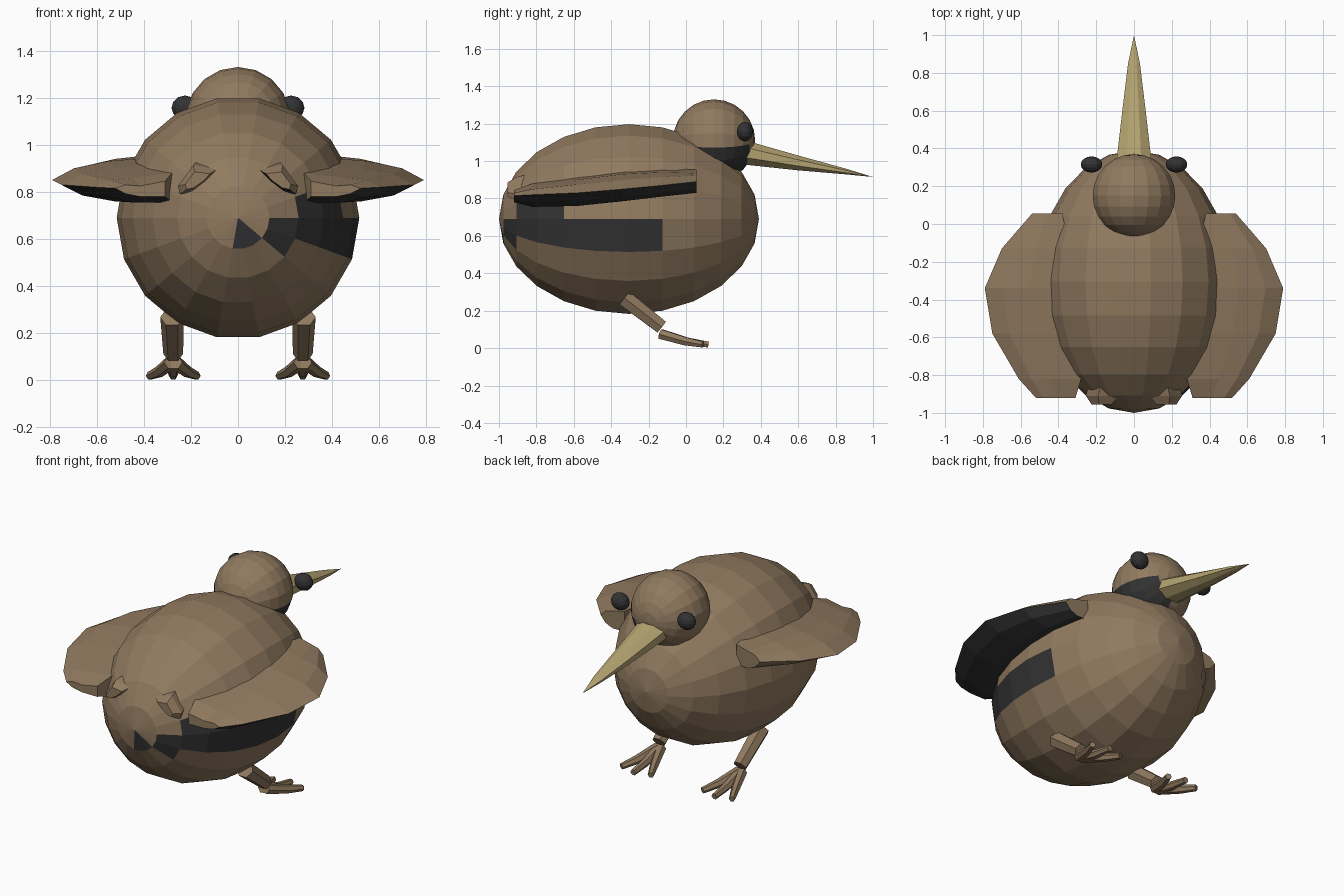
import bpy
import bmesh
from math import sin, cos, pi, radians, degrees, atan2
from mathutils import Vector

if "Cube" in bpy.data.objects:
    bpy.data.objects.remove(bpy.data.objects["Cube"], do_unlink=True)


def make_material(name, rgb):
    mat = bpy.data.materials.new(name)
    mat.use_nodes = True
    mat.diffuse_color = (*rgb, 1)
    mat.node_tree.nodes["Principled BSDF"].inputs["Base Color"].default_value = (*rgb, 1)
    return mat


brown = make_material("brown plumage", (0.283, 0.195, 0.116))
dark = make_material("charcoal", (0.033, 0.033, 0.035))
straw = make_material("straw beak", (0.46, 0.37, 0.165))


def loft(name, rings, mats, rule=None):
    """Skin closed rings of points; rule(centre, normal) picks the dark faces."""
    bm = bmesh.new()
    loops = [[bm.verts.new(p) for p in ring] for ring in rings]
    n = len(loops[0])
    for a, b in zip(loops, loops[1:]):
        for i in range(n):
            j = (i + 1) % n
            bm.faces.new((a[i], a[j], b[j], b[i]))
    bm.faces.new(loops[0])
    bm.faces.new(loops[-1])
    bmesh.ops.remove_doubles(bm, verts=bm.verts, dist=0.0005)
    bmesh.ops.recalc_face_normals(bm, faces=bm.faces)
    bm.normal_update()
    if rule:
        for f in bm.faces:
            f.material_index = int(rule(f.calc_center_median(), f.normal))
    mesh = bpy.data.meshes.new(name)
    bm.to_mesh(mesh)
    bm.free()
    for m in mats:
        mesh.materials.append(m)
    obj = bpy.data.objects.new(name, mesh)
    bpy.context.collection.objects.link(obj)
    return obj


def ring(y, x, z, rx, rz, n, turn=0):
    return [(x + rx * cos(turn + 2 * pi * i / n), y, z + rz * sin(turn + 2 * pi * i / n))
            for i in range(n)]


def ellipsoid(name, centre, radii, n, rows, mats, turn=0, rule=None):
    """Sphere with its poles along y."""
    x, y, z = centre
    rx, ry, rz = radii
    rings = []
    for k in range(rows + 1):
        a = pi * k / rows
        s = sin(a) if 0 < k < rows else 0
        rings.append(ring(y - ry * cos(a), x, z, rx * s, rz * s, n, turn))
    return loft(name, rings, mats, rule)


def tube(name, path, radii, n, mats):
    pts = [Vector(p) for p in path]
    rings = []
    for i, (p, r) in enumerate(zip(pts, radii)):
        d = (pts[min(i + 1, len(pts) - 1)] - pts[max(i - 1, 0)]).normalized()
        u = d.cross(Vector((0, 0, 1))).normalized()
        v = u.cross(d)
        rings.append([p + r * (u * cos(2 * pi * k / n) + v * sin(2 * pi * k / n))
                      for k in range(n)])
    return loft(name, rings, mats)


# Body, with a dark flank patch on one side
BODY = Vector((0, -0.305, 0.69))


def flank(c, normal):
    a = degrees(atan2(c.z - BODY.z, c.x))
    if c.y < -0.98:
        return -100 < a < -40
    if c.y < -0.9:
        return -40 < a < 0
    if c.y < -0.65:
        return -20 < a < 20
    return c.y < -0.13 and -20 < a < 0


ellipsoid("body", BODY, (0.515, 0.695, 0.515), 18, 12, [brown, dark], rule=flank)

# Head, with a dark cheek on the same side
HEAD = Vector((0, 0.15, 1.11))


def cheek(c, normal):
    a = degrees(atan2(c.z - HEAD.z, c.x))
    return -92 < a < -11 and 0.04 < c.y < 0.345


ellipsoid("head", HEAD, (0.222, 0.22, 0.22), 18, 12, [brown, dark], radians(10), cheek)

# Beak
beak = [(0.32, 1.045, 0.102, 0.07), (0.6, 0.99, 0.067, 0.043),
        (0.85, 0.945, 0.034, 0.017), (1.0, 0.915, 0, 0)]
loft("beak", [ring(y, 0, z, rx, rz, 8, pi / 8) for y, z, rx, rz in beak], [straw])

# Wing stations: y, inner x, outer x, rim z, top z, bottom z
STATIONS = [(0.055, 0.38, 0.54, 0.89, 0.955, 0.83),
            (-0.13, 0.34, 0.70, 0.87, 0.96, 0.81),
            (-0.34, 0.32, 0.79, 0.85, 0.95, 0.785),
            (-0.58, 0.30, 0.75, 0.83, 0.92, 0.76),
            (-0.82, 0.28, 0.61, 0.82, 0.88, 0.755),
            (-0.92, 0.31, 0.52, 0.815, 0.845, 0.78)]


def wing_rings(s):
    out = []
    for y, xi, xo, zr, zt, zb in STATIONS:
        w = xo - xi
        out.append([(s * x, y, z) for x, z in (
            (xi, zb), (xi + 0.5 * w, zb), (xi + 0.8 * w, zb * 0.65 + zr * 0.35),
            (xo, zr), (xi + 0.8 * w, zt * 0.5 + zr * 0.5),
            (xi + 0.5 * w, zt - 0.02), (xi, zt))])
    return out


for side, s in (("left", 1), ("right", -1)):
    # Wing: dark underside, only at the rear on the right
    limit = 1 if s > 0 else -0.65
    loft(side + "_wing", wing_rings(s), [brown, dark],
         lambda c, n: n.z < -0.05 and c.y < limit and not c.y > 0.05)

    # Wing tip poking out beside the tail
    tip = [(-0.85, 0.15, 0.87), (-0.91, 0.165, 0.855), (-0.955, 0.17, 0.85)]
    rings = []
    for (y, x, z), k in zip(tip, (1, 1, 0.6)):
        rings.append([(s * (x + k * dx), y, z + k * dz) for dx, dz in (
            (-0.085, 0.045), (0.025, 0.058), (0.09, -0.03), (0.08, -0.065),
            (0.03, -0.055), (-0.04, -0.005))])
    loft(side + "_wing_tip", rings, [brown, dark],
         lambda c, n: s > 0 and n.z < -0.3)

    # Eye
    ellipsoid(side + "_eye", (s * 0.225, 0.315, 1.157), (0.057, 0.043, 0.052),
              12, 8, [dark])

    # Leg and three spread toes
    tube(side + "_leg", [(s * 0.28, -0.33, 0.268), (s * 0.275, -0.13, 0.112)],
         (0.05, 0.042), 6, [brown])
    for label, spread in (("inner", -0.1), ("middle", 0), ("outer", 0.1)):
        x = s * 0.275
        tube(side + "_" + label + "_toe",
             [(x + spread * 0.1, -0.135, 0.075), (x + spread * 0.6, 0.0, 0.036),
              (x + spread, 0.12 - abs(spread) * 0.3, 0.019)],
             (0.03, 0.025, 0.018), 6, [brown])
